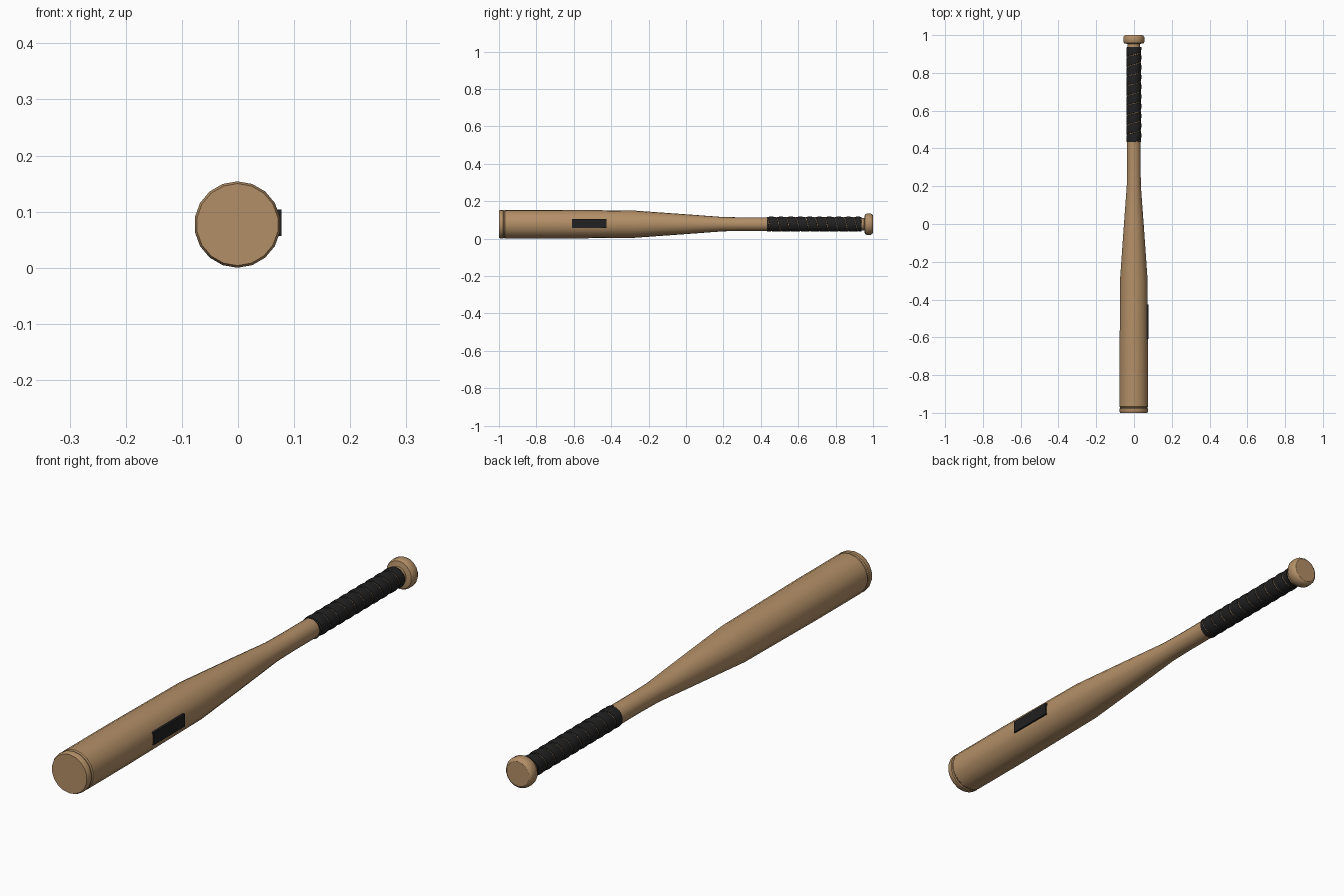
import bpy, bmesh, math

if "Cube" in bpy.data.objects:
    bpy.data.objects.remove(bpy.data.objects["Cube"])

AX, AZ = -0.001, 0.077   # bat axis runs along y
SIDES = 18


def material(name, col):
    m = bpy.data.materials.new(name)
    m.diffuse_color = (*col, 1)
    m.use_nodes = True
    m.node_tree.nodes["Principled BSDF"].inputs["Base Color"].default_value = m.diffuse_color
    return m


wood = material("light_wood", (0.45, 0.275, 0.135))
black = material("black_tape", (0.015, 0.015, 0.016))


def finish(name, bm, mat, smooth=True):
    bmesh.ops.recalc_face_normals(bm, faces=bm.faces[:])
    me = bpy.data.meshes.new(name)
    bm.to_mesh(me)
    bm.free()
    me.materials.append(mat)
    ob = bpy.data.objects.new(name, me)
    bpy.context.collection.objects.link(ob)
    if smooth:
        bpy.ops.object.select_all(action='DESELECT')
        ob.select_set(True)
        bpy.context.view_layer.objects.active = ob
        bpy.ops.object.shade_smooth_by_angle(angle=math.radians(32))
    return ob


def point(y, r, a):
    return (AX + r * math.sin(a), y, AZ + r * math.cos(a))


def lathe(name, profile, mat):
    """Turn a (y, radius) profile round the bat axis and cap both ends."""
    bm = bmesh.new()
    rings = [[bm.verts.new(point(y, r, math.tau * i / SIDES)) for i in range(SIDES)]
             for y, r in profile]
    for a, b in zip(rings, rings[1:]):
        for i in range(SIDES):
            j = (i + 1) % SIDES
            bm.faces.new((a[i], a[j], b[j], b[i]))
    bm.faces.new(rings[0])
    bm.faces.new(rings[-1])
    return finish(name, bm, mat)


# wooden body: end cap, groove, barrel, taper, handle and knob
lathe("bat_body", [
    (-1.0, 0.073), (-0.992, 0.077), (-0.978, 0.077), (-0.975, 0.0735),
    (-0.971, 0.0735), (-0.967, 0.077), (-0.72, 0.077), (-0.28, 0.073),
    (0.0, 0.053), (0.20, 0.038), (0.30, 0.0365), (0.92, 0.0365),
    (0.935, 0.033), (0.953, 0.033), (0.957, 0.052), (0.965, 0.0565),
    (0.988, 0.0565), (0.996, 0.052), (1.0, 0.046)], wood)

# grip tape: a helical band, rounded across its width, with thin gaps
bm = bmesh.new()
START, END, PITCH = 0.433, 0.937, 0.0515
turns = (END - START) / PITCH
steps = int(turns * SIDES) + 1
section = [(0.0, 0.0355), (0.03, 0.0385), (0.3, 0.0402), (0.6, 0.0402),
           (0.92, 0.0385), (0.95, 0.0355)]
rows = []
for k in range(-SIDES, steps):
    row = []
    for f, r in section:
        y = START + PITCH * (k / SIDES + f)
        y = min(max(y, START), END)          # trim both ends square
        row.append(bm.verts.new(point(y, r, math.tau * k / SIDES)))
    rows.append(row)
for a, b in zip(rows, rows[1:]):
    for i in range(len(section) - 1):
        bm.faces.new((a[i], a[i + 1], b[i + 1], b[i]))
finish("grip_tape", bm, black)

# dark plate on the right of the barrel
bm = bmesh.new()
bmesh.ops.create_cube(bm, size=1)
for v in bm.verts:
    v.co = (0.0725 + v.co.x * 0.0095, -0.5175 + v.co.y * 0.185, 0.08 + v.co.z * 0.047)
finish("barrel_plate", bm, black, smooth=False)
